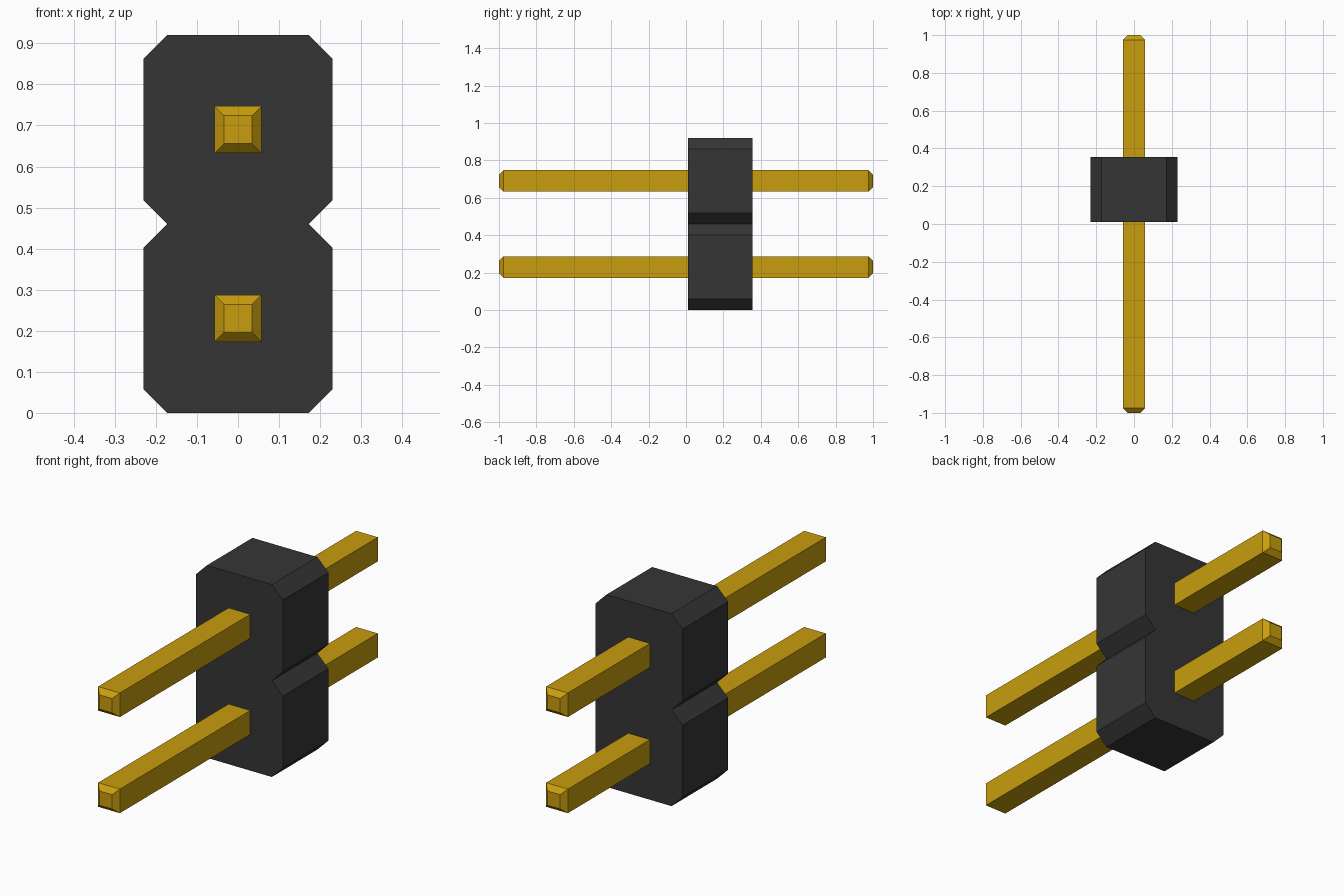
import bpy
import bmesh

cube = bpy.data.objects.get("Cube")
if cube:
    bpy.data.objects.remove(cube, do_unlink=True)


def make_material(name, rgb):
    mat = bpy.data.materials.new(name)
    mat.use_nodes = True
    mat.diffuse_color = (*rgb, 1)
    mat.node_tree.nodes["Principled BSDF"].inputs["Base Color"].default_value = (*rgb, 1)
    return mat


def loft(name, rings, mat):
    """Join matching (x, y, z) rings with side faces and cap both ends."""
    bm = bmesh.new()
    loops = [[bm.verts.new(p) for p in ring] for ring in rings]
    for a, b in zip(loops, loops[1:]):
        for i in range(len(a)):
            j = (i + 1) % len(a)
            bm.faces.new((a[i], a[j], b[j], b[i]))
    bm.faces.new(loops[0])
    bm.faces.new(loops[-1])
    bmesh.ops.recalc_face_normals(bm, faces=bm.faces)
    mesh = bpy.data.meshes.new(name)
    bm.to_mesh(mesh)
    bm.free()
    mesh.materials.append(mat)
    obj = bpy.data.objects.new(name, mesh)
    bpy.context.collection.objects.link(obj)
    return obj


black = make_material("black plastic", (0.036, 0.036, 0.036))
gold = make_material("gold metal", (0.58, 0.34, 0.004))

PITCH = 0.46       # height of one cell
HALF = PITCH / 2
CHAMFER = 0.058
CELLS = 2

# Housing: chamfered cells stacked in one outline, swept along y
right_edge = []
for cell in range(CELLS):
    z = cell * PITCH
    right_edge += [(HALF - CHAMFER, z), (HALF, z + CHAMFER),
                   (HALF, z + PITCH - CHAMFER)]
right_edge.append((HALF - CHAMFER, CELLS * PITCH))
outline = right_edge + [(-x, z) for x, z in reversed(right_edge)]
loft("housing", [[(x, y, z) for x, z in outline] for y in (0.01, 0.355)], black)

# Pins: square bars with tapered tips
for name, cell in (("lower_pin", 0), ("upper_pin", 1)):
    zc = HALF + cell * PITCH
    rings = []
    for y, r in ((-1, 0.034), (-0.975, 0.0575), (0.975, 0.0575), (1, 0.034)):
        rings.append([(sx * r, y, zc + sz * r)
                      for sx, sz in ((-1, -1), (1, -1), (1, 1), (-1, 1))])
    loft(name, rings, gold)
